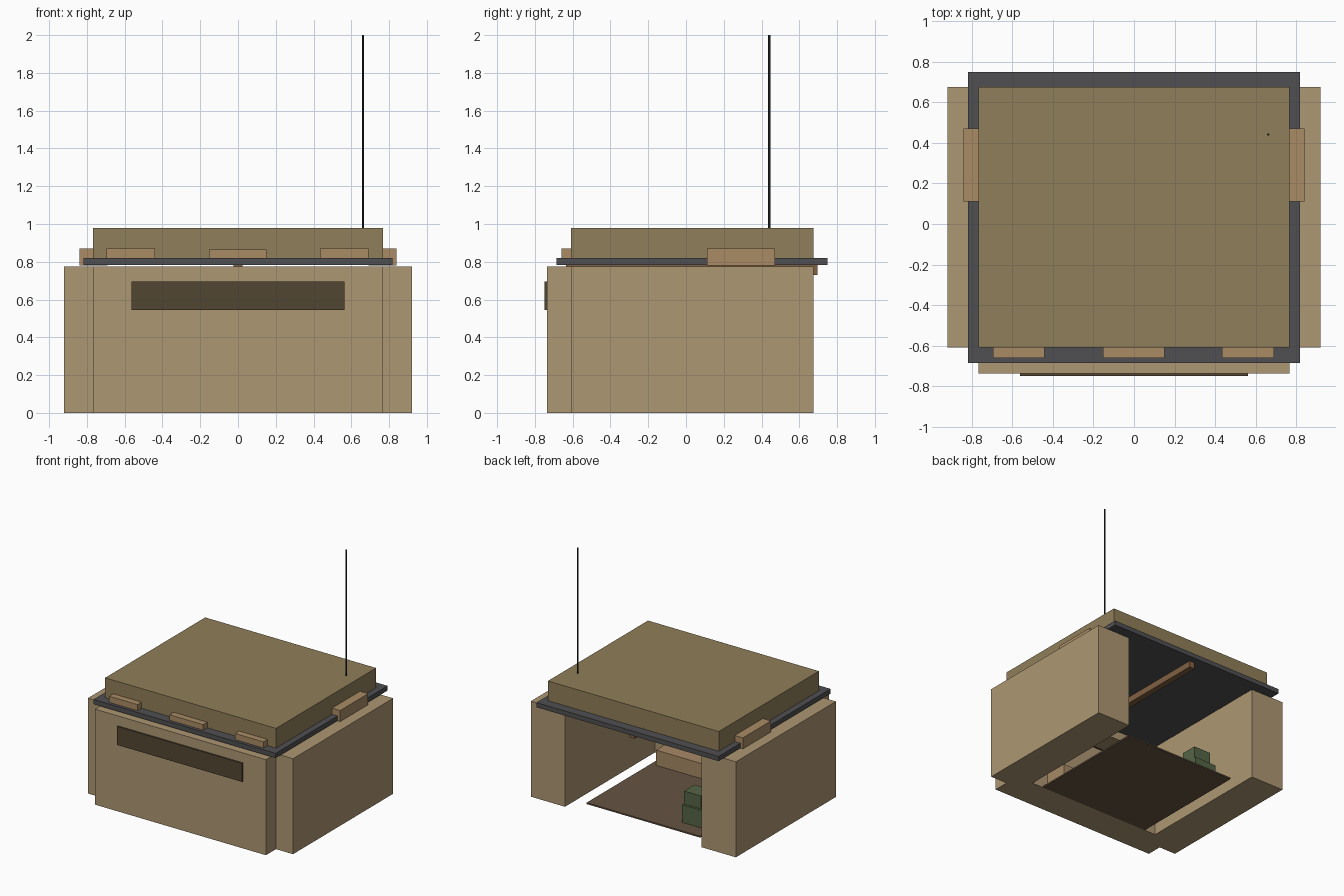
import bpy

if "Cube" in bpy.data.objects:
    bpy.data.objects.remove(bpy.data.objects["Cube"])


def material(name, r, g, b):
    m = bpy.data.materials.new(name)
    m.diffuse_color = (r, g, b, 1)
    m.use_nodes = True
    m.node_tree.nodes["Principled BSDF"].inputs["Base Color"].default_value = m.diffuse_color
    return m


SAND = material("sandbag_tan", 0.42, 0.31, 0.17)
EARTH = material("earth", 0.28, 0.21, 0.10)
BAG = material("loose_bag", 0.40, 0.26, 0.13)
IRON = material("dark_sheet", 0.08, 0.08, 0.085)
SLOT = material("slot_dark", 0.085, 0.062, 0.032)
DIRT = material("floor_dirt", 0.13, 0.09, 0.055)
TIMBER = material("timber", 0.22, 0.12, 0.055)
STEP = material("step_wood", 0.38, 0.25, 0.13)
GREEN = material("crate_green", 0.09, 0.13, 0.06)
BLACK = material("antenna_black", 0.02, 0.02, 0.02)


def box(name, x, y, z, mat):
    """Box from (min, max) ranges along each axis."""
    bpy.ops.mesh.primitive_cube_add(
        size=1, location=[(a + b) / 2 for a, b in (x, y, z)])
    ob = bpy.context.object
    ob.name = name
    ob.scale = [b - a for a, b in (x, y, z)]
    bpy.ops.object.transform_apply(location=False, rotation=False, scale=True)
    ob.data.materials.append(mat)
    return ob


# Walls: open at the back
box("front_wall", (-0.767, 0.767), (-0.737, -0.48), (0, 0.775), SAND)
for side, s in (("left", -1), ("right", 1)):
    box(side + "_wall", sorted((s * 0.614, s * 0.92)), (-0.608, 0.675), (0, 0.775), SAND)
    # Loose bag tucked against the roof side
    box(side + "_roof_bag", sorted((s * 0.69, s * 0.84)), (0.11, 0.47), (0.78, 0.87), BAG)

# Viewing slot runs through the front wall
box("viewing_slot", (-0.563, 0.563), (-0.75, -0.467), (0.545, 0.695), SLOT)

# Roof: ridge beam, sheet and earth cover
box("roof_beam", (-0.025, 0.025), (-0.635, 0.695), (0.73, 0.782), TIMBER)
box("roof_sheet", (-0.818, 0.818), (-0.685, 0.75), (0.782, 0.82), IRON)
box("roof_earth", (-0.767, 0.767), (-0.608, 0.675), (0.82, 0.98), EARTH)

# Bags along the front roof edge
for i, (x0, x1, top) in enumerate(((-0.695, -0.44, 0.87), (-0.153, 0.15, 0.865), (0.435, 0.69, 0.87))):
    box(f"front_roof_bag_{i + 1}", (x0, x1), (-0.66, -0.52), (0.815, top), BAG)

# Interior
box("floor", (-0.51, 0.51), (-0.48, 0.545), (0, 0.012), DIRT)
box("standing_step", (-0.465, 0.465), (-0.49, -0.28), (0.01, 0.135), STEP)
box("lower_crate", (-0.46, -0.26), (0.24, 0.424), (0.01, 0.155), GREEN)
box("upper_crate", (-0.42, -0.265), (0.27, 0.405), (0.155, 0.26), GREEN)

# Whip antenna
bpy.ops.mesh.primitive_cylinder_add(vertices=6, radius=0.006, depth=1.03,
                                    location=(0.662, 0.441, 1.485))
antenna = bpy.context.object
antenna.name = "antenna"
antenna.data.materials.append(BLACK)
